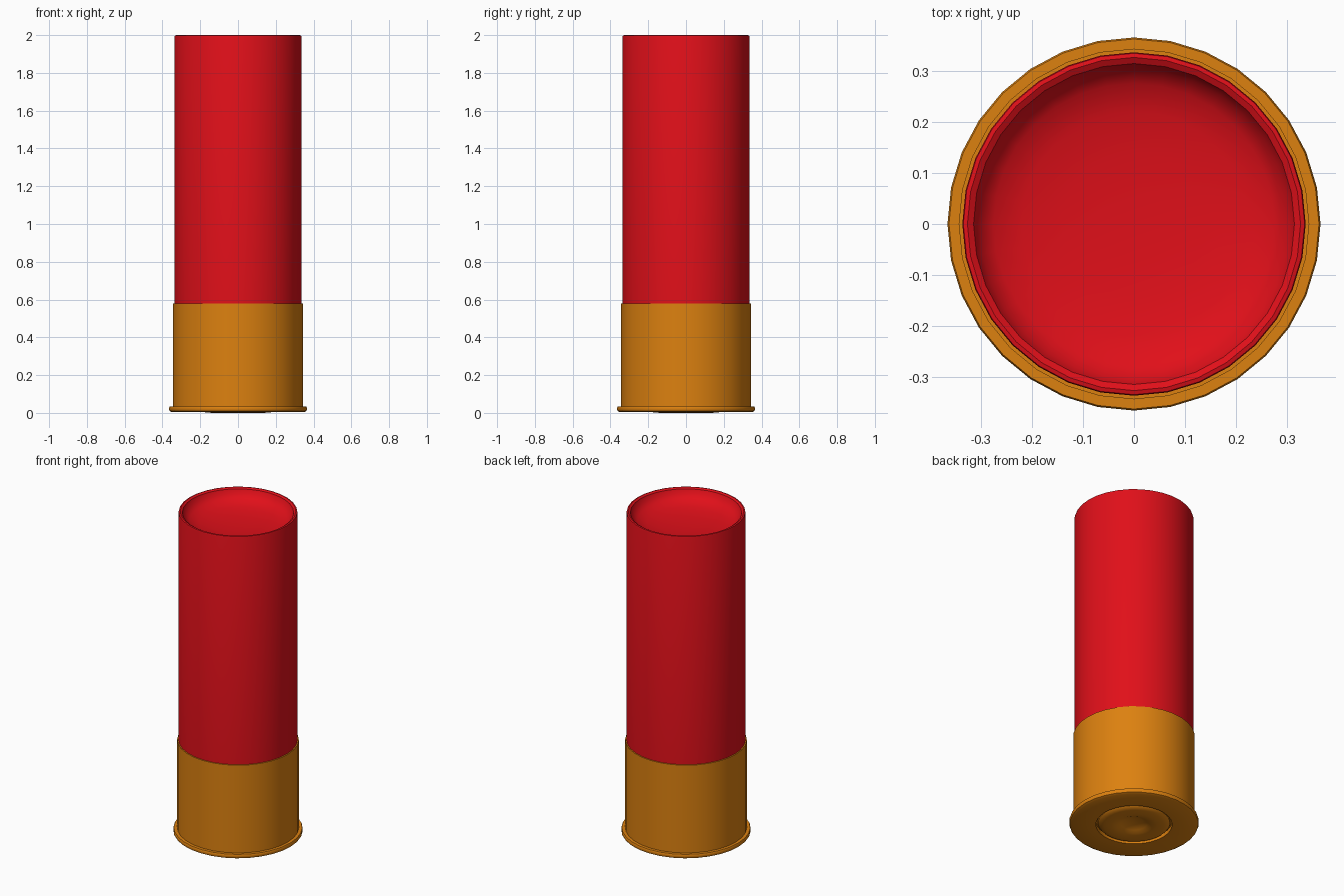
import bpy, bmesh, math

if "Cube" in bpy.data.objects:
    bpy.data.objects.remove(bpy.data.objects["Cube"])

SIDES = 32


def material(name, rgb):
    m = bpy.data.materials.new(name)
    m.diffuse_color = (*rgb, 1)
    m.use_nodes = True
    m.node_tree.nodes["Principled BSDF"].inputs["Base Color"].default_value = m.diffuse_color
    return m


def lathe(name, profile, mat):
    """Revolve an (radius, z) profile around z; radius 0 becomes a pole."""
    bm = bmesh.new()
    rings = []
    for r, z in profile:
        if r == 0:
            rings.append([bm.verts.new((0, 0, z))] * SIDES)
        else:
            rings.append([bm.verts.new((r * math.cos(i * math.tau / SIDES),
                                        r * math.sin(i * math.tau / SIDES), z))
                          for i in range(SIDES)])
    for a, b in zip(rings, rings[1:]):
        for i in range(SIDES):
            j = (i + 1) % SIDES
            quad = [a[i], a[j], b[j], b[i]]
            bm.faces.new(list(dict.fromkeys(quad)))
    me = bpy.data.meshes.new(name)
    bm.to_mesh(me)
    bm.free()
    me.materials.append(mat)
    ob = bpy.data.objects.new(name, me)
    bpy.context.collection.objects.link(ob)
    bpy.ops.object.select_all(action='DESELECT')
    ob.select_set(True)
    bpy.context.view_layer.objects.active = ob
    bpy.ops.object.shade_smooth_by_angle(angle=math.radians(35))
    return ob


red = material("red_plastic", (0.75, 0.005, 0.01))
brass = material("brass", (0.72, 0.22, 0.005))

# Red tube with a rounded lip and a shallow dished top
lathe("casing_tube", [
    (0.336, 0.56), (0.336, 1.99), (0.334, 1.998), (0.326, 2.0), (0.314, 1.993),
    (0.303, 1.965), (0.275, 1.942), (0.22, 1.925), (0.14, 1.915),
    (0.07, 1.911), (0, 1.91)], red)

# Brass cup with flared rim and primer pocket
lathe("brass_base", [
    (0.19, 0.03), (0.215, 0.03), (0.215, 0.006), (0.35, 0.004), (0.362, 0.01),
    (0.365, 0.017), (0.365, 0.027), (0.362, 0.034), (0.343, 0.034),
    (0.343, 0.58), (0.336, 0.58)], brass)

# Primer with a central dent
lathe("primer", [
    (0, 0.026), (0.05, 0.024), (0.075, 0.014), (0.1, 0.004), (0.13, 0.0),
    (0.17, 0.002), (0.195, 0.008), (0.203, 0.016), (0.203, 0.03)], brass)
